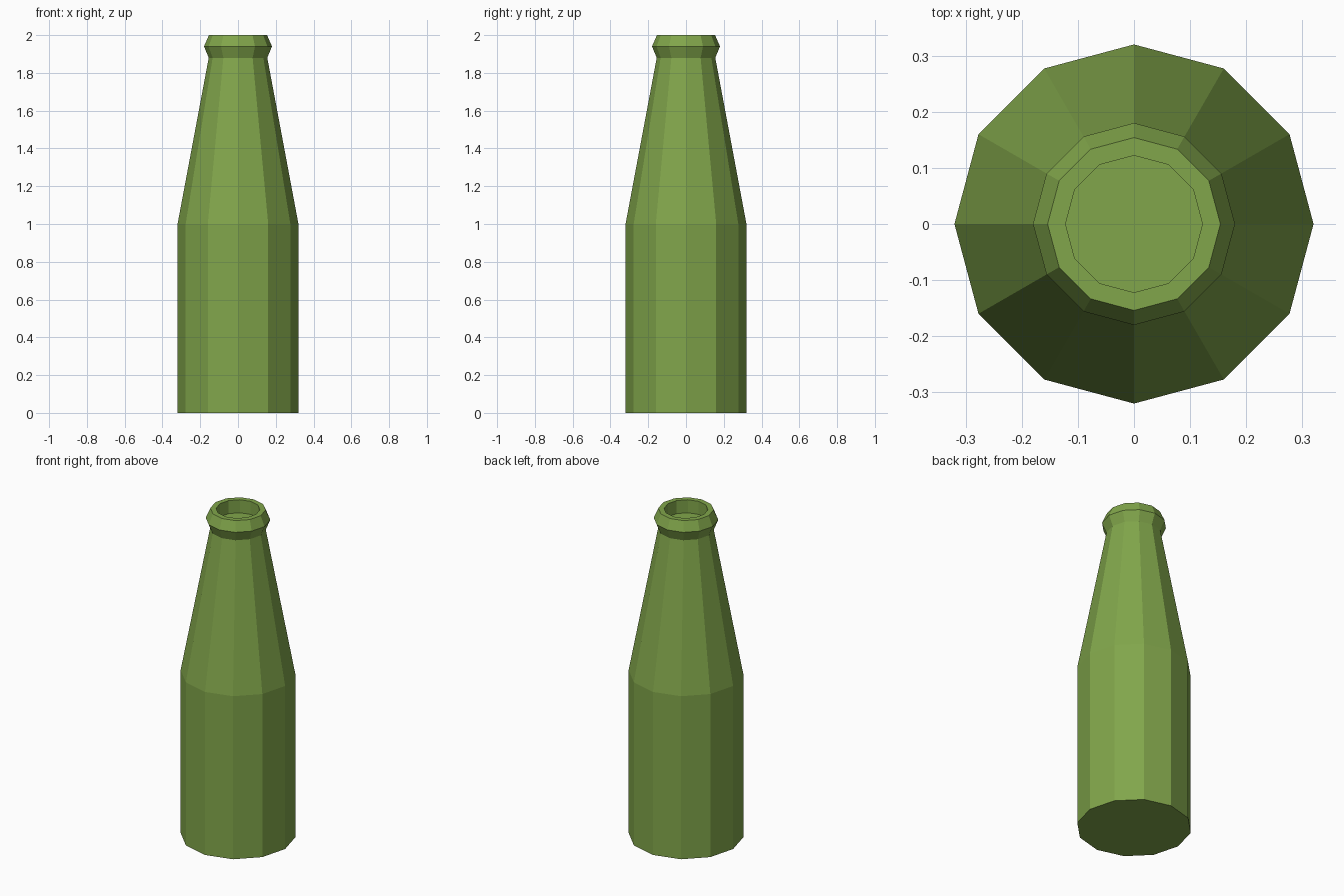
import bpy, bmesh
from math import sin, cos, tau

if "Cube" in bpy.data.objects:
    bpy.data.objects.remove(bpy.data.objects["Cube"])

SIDES = 12

# Profile (radius, height): base, shoulder, neck, lip, mouth, recess floor
profile = [(0.32, 0.0), (0.32, 1.0), (0.155, 1.88), (0.18, 1.94),
           (0.154, 2.0), (0.122, 2.0), (0.122, 1.92)]

# Bottle: lathe the profile into flat-sided rings
bm = bmesh.new()
rings = [[bm.verts.new((r * cos(tau * i / SIDES), r * sin(tau * i / SIDES), z))
          for i in range(SIDES)] for r, z in profile]
for low, high in zip(rings, rings[1:]):
    for i in range(SIDES):
        j = (i + 1) % SIDES
        bm.faces.new((low[i], low[j], high[j], high[i]))

# Base and recess floor caps
bm.faces.new(rings[0][::-1])
bm.faces.new(rings[-1])
bmesh.ops.recalc_face_normals(bm, faces=bm.faces)

mesh = bpy.data.meshes.new("bottle")
bm.to_mesh(mesh)
bm.free()
bottle = bpy.data.objects.new("bottle", mesh)
bpy.context.collection.objects.link(bottle)

# Green glass colour
green = bpy.data.materials.new("green_glass")
green.diffuse_color = (0.22, 0.38, 0.07, 1.0)
green.use_nodes = True
green.node_tree.nodes["Principled BSDF"].inputs["Base Color"].default_value = green.diffuse_color
mesh.materials.append(green)
